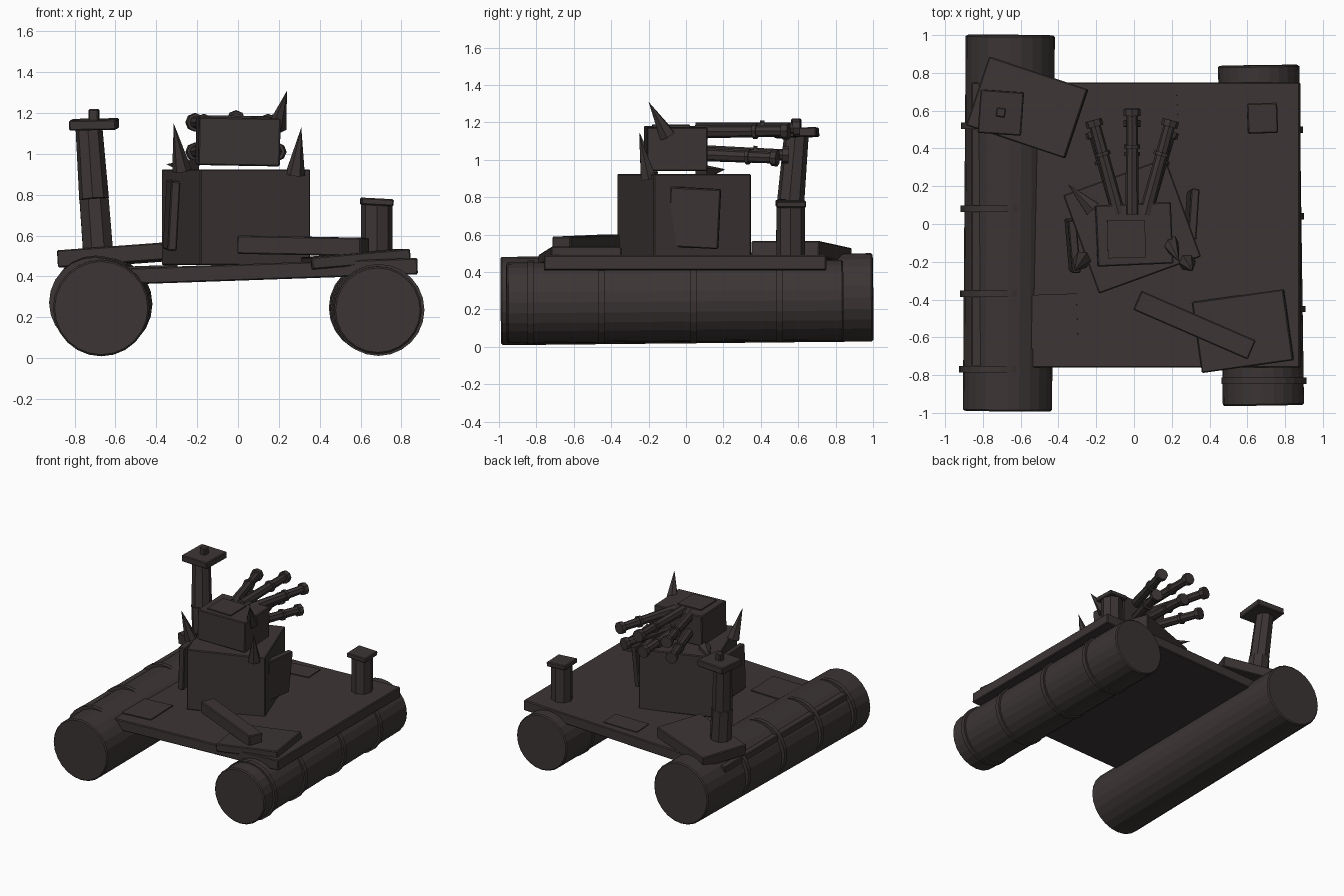
import bpy
from math import radians
from mathutils import Vector, Euler

cube = bpy.data.objects.get("Cube")
if cube:
    bpy.data.objects.remove(cube, do_unlink=True)

iron = bpy.data.materials.new("dark_iron")
iron.use_nodes = True
colour = (0.045, 0.035, 0.035, 1)
iron.diffuse_color = colour
iron.node_tree.nodes["Principled BSDF"].inputs["Base Color"].default_value = colour


def finish(name, bevel=0):
    ob = bpy.context.object
    ob.name = name
    ob.data.materials.append(iron)
    if bevel:
        mod = ob.modifiers.new("edge_bevel", "BEVEL")
        mod.width = bevel
        mod.segments = 1
    return ob


def box(name, centre, size, pitch=0, roll=0, yaw=0, bevel=0.006):
    """Box turned by roll (x), pitch (y) and yaw (z) in degrees."""
    bpy.ops.mesh.primitive_cube_add(size=1, location=centre)
    ob = finish(name, bevel)
    ob.scale = size
    ob.rotation_euler = Euler([radians(a) for a in (roll, pitch, yaw)])
    bpy.ops.object.transform_apply(location=False, rotation=False, scale=True)
    return ob


def rod(name, start, end, r1, r2=None, sides=8, bevel=0):
    """Tapered prism from start to end."""
    a, b = Vector(start), Vector(end)
    bpy.ops.mesh.primitive_cone_add(vertices=sides, radius1=r1,
                                    radius2=r1 if r2 is None else r2,
                                    depth=(b - a).length, location=(a + b) / 2)
    ob = finish(name, bevel)
    ob.rotation_euler = (b - a).to_track_quat("Z", "Y").to_euler()
    return ob


# Pontoons with hoops
def pontoon(side, front, back, radius, hoop_shift, hoop_radius, hoops):
    rod(side + "_pontoon", front, back, radius, sides=24, bevel=0.008)
    a, b = Vector(front), Vector(back)
    for i, y in enumerate(hoops):
        c = a.lerp(b, (y - a.y) / (b.y - a.y)) + Vector(hoop_shift)
        half = Vector((0, 0.017, 0))
        rod(f"{side}_hoop_{i}", c - half, c + half, hoop_radius, sides=24)


pontoon("right", (-0.67, -0.99, 0.245), (-0.655, 1.0, 0.265), 0.236,
        (-0.035, 0, 0.025), 0.222, (-0.77, -0.37, 0.08, 0.52))
pontoon("left", (0.685, -0.96, 0.235), (0.66, 0.84, 0.25), 0.215,
        (0.005, 0, 0), 0.225, (-0.83, -0.45, 0.04, 0.5))

# Deck and loose plating
box("deck", (0.01, -0.005, 0.42), (1.74, 1.51, 0.08), pitch=-2)
box("back_corner_plate", (-0.565, 0.617, 0.505), (0.55, 0.385, 0.085), pitch=-4, yaw=-18.5)
box("front_corner_plate", (0.577, -0.567, 0.485), (0.49, 0.38, 0.06), pitch=-5, yaw=8)
box("deck_beam", (0.32, -0.535, 0.55), (0.66, 0.11, 0.09), pitch=1, yaw=-23.5)
box("front_hatch", (-0.445, -0.515, 0.446), (0.29, 0.285, 0.012), pitch=-2, yaw=2, bevel=0)
box("back_hatch", (0.09, 0.61, 0.463), (0.28, 0.16, 0.012), pitch=-2, yaw=3, bevel=0)

# Turret body with side armour
box("turret_body", (-0.01, -0.01, 0.69), (0.575, 0.555, 0.47), yaw=20)
box("left_armour", (0.305, 0.045, 0.69), (0.045, 0.27, 0.32), pitch=4, roll=-3, yaw=-4)
box("right_armour", (-0.325, -0.115, 0.7), (0.045, 0.28, 0.34), pitch=3, roll=2, yaw=5)

# Turret head
box("turret_head", (0.0, -0.055, 1.06), (0.4, 0.325, 0.235), pitch=1, yaw=2.5)
box("head_hatch", (-0.04, -0.08, 1.18), (0.2, 0.2, 0.015), pitch=1, yaw=1, bevel=0)

# Spikes
spikes = {
    "head_spike": ((0.19, -0.1, 1.13), (0.24, -0.2, 1.31)),
    "left_spike": ((0.28, -0.2, 0.9), (0.31, -0.25, 1.13)),
    "right_spike": ((-0.275, -0.19, 0.92), (-0.315, -0.25, 1.15)),
    "side_spike": ((-0.22, 0.08, 0.93), (-0.35, 0.21, 0.95)),
}
for name, (base, tip) in spikes.items():
    rod(name, base, tip, 0.048, 0, sides=6)

# Two fanned rows of gun barrels
for row, z0, z1, reach in (("upper", 1.15, 1.155, 0.61), ("lower", 1.03, 1.01, 0.55)):
    for side in (-1, 0, 1):
        name = f"{row}_barrel_{side + 1}"
        lift = 0.015 if side == 0 else 0
        a = Vector((side * 0.07 - 0.01, 0.05, z0 + lift))
        b = Vector((side * 0.205 - 0.01, reach - 0.06 * abs(side), z1 + lift))
        rod(name, a, b, 0.036, 0.03)
        rod(name + "_collar", a.lerp(b, 0.62), a.lerp(b, 0.66), 0.043)
        rod(name + "_muzzle", a.lerp(b, 0.93), b, 0.045)

# Tall lookout post
foot, joint, head = (-0.68, 0.55, 0.45), (-0.705, 0.56, 0.78), (-0.73, 0.59, 1.13)
rod("tall_post_lower", foot, joint, 0.08, 0.077)
rod("tall_post_upper", joint, head, 0.073, 0.066)
box("tall_post_cap", (-0.705, 0.59, 1.145), (0.23, 0.23, 0.05), pitch=-1, roll=2, yaw=-4)
box("tall_post_knob", (-0.705, 0.59, 1.19), (0.05, 0.05, 0.06), yaw=-10)

# Short post
rod("short_post", (0.68, 0.56, 0.42), (0.68, 0.56, 0.77), 0.077)
box("short_post_cap", (0.68, 0.56, 0.765), (0.16, 0.16, 0.035), pitch=3, yaw=2)
